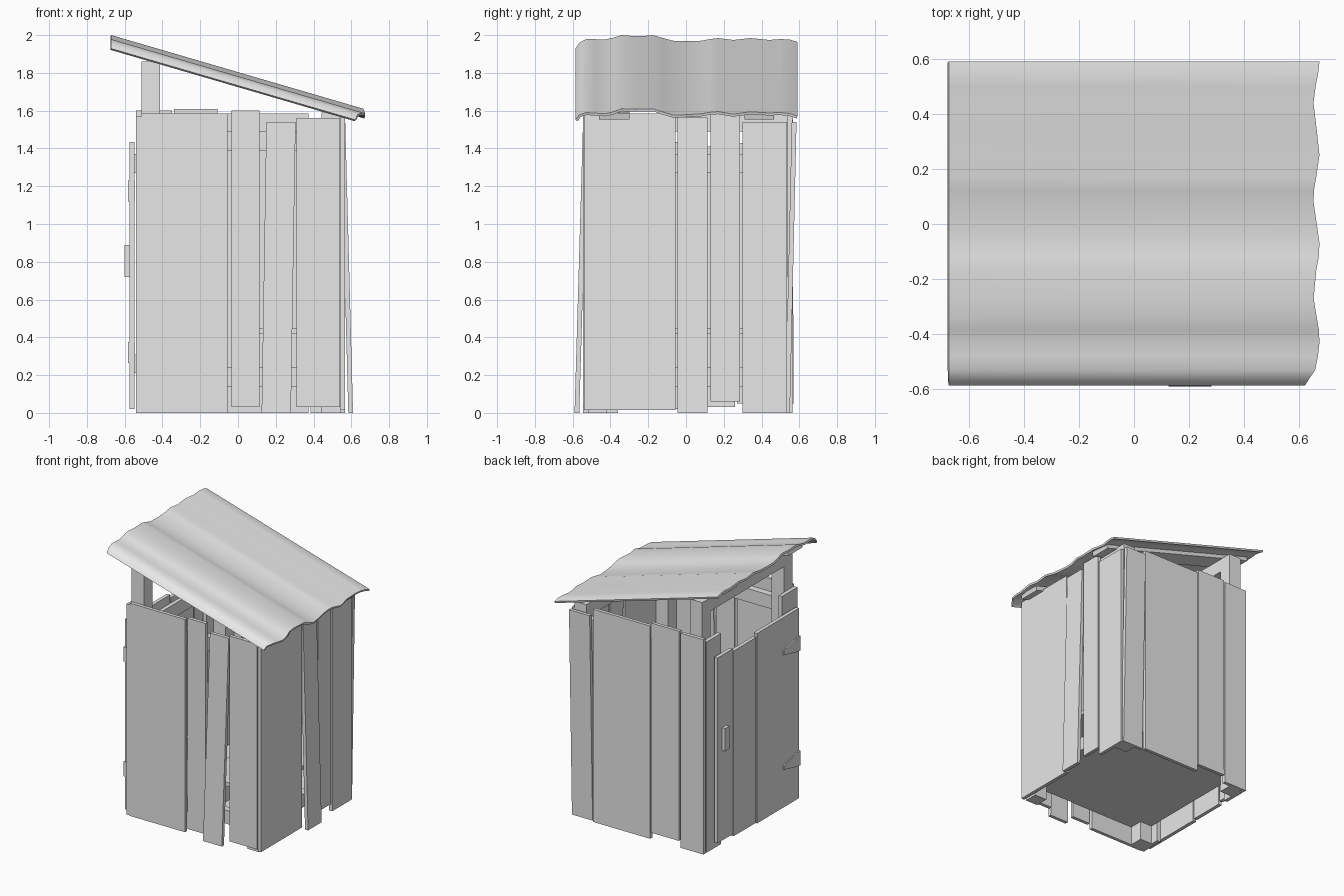
import bpy, bmesh, math
from mathutils import Matrix, Vector

old = bpy.data.objects.get("Cube")
if old:
    bpy.data.objects.remove(old, do_unlink=True)

GREY = (0.8, 0.8, 0.8, 1.0)
mat = bpy.data.materials.new("plain grey")
mat.use_nodes = True
mat.diffuse_color = GREY
mat.node_tree.nodes["Principled BSDF"].inputs["Base Color"].default_value = GREY


def finish(name, bm):
    bmesh.ops.recalc_face_normals(bm, faces=bm.faces)
    mesh = bpy.data.meshes.new(name)
    bm.to_mesh(mesh)
    bm.free()
    mesh.materials.append(mat)
    obj = bpy.data.objects.new(name, mesh)
    bpy.context.collection.objects.link(obj)
    return obj


def board(name, x, y, z, foot=(0, 0), head=(0, 0)):
    """Box between ranges; foot and head slide its ends sideways."""
    bm = bmesh.new()
    bmesh.ops.create_cube(bm, size=1)
    for v in bm.verts:
        slide = head if v.co.z > 0 else foot
        v.co = Vector([r[0] + (c + 0.5) * (r[1] - r[0]) for r, c in zip((x, y, z), v.co)])
        v.co += Vector((*slide, 0))
    return finish(name, bm)


def prism(name, outline, x0, x1):
    """Outline in the y-z plane, thickened along x."""
    bm = bmesh.new()
    face = bm.faces.new([bm.verts.new((x0, y, z)) for y, z in outline])
    out = bmesh.ops.extrude_face_region(bm, geom=[face])
    verts = [v for v in out["geom"] if isinstance(v, bmesh.types.BMVert)]
    bmesh.ops.translate(bm, verts=verts, vec=(x1 - x0, 0, 0))
    return finish(name, bm)


# Front wall planks
FRONT = (-0.545, -0.52)
board("front_plank_wide", (-0.51, -0.055), FRONT, (0, 1.585))
board("front_plank_narrow", (-0.035, 0.115), FRONT, (0.03, 1.6))
board("front_plank_loose", (0.15, 0.305), FRONT, (0, 1.54), foot=(-0.025, -0.045))
board("front_plank_corner", (0.31, 0.54), FRONT, (0.03, 1.56))

# Left wall planks
SIDE = (0.542, 0.567)
board("left_plank_wide", SIDE, (-0.54, -0.055), (0.015, 1.585))
board("left_plank_loose", SIDE, (-0.045, 0.115), (0, 1.565), foot=(0.042, 0))
board("left_plank_narrow", SIDE, (0.13, 0.287), (0.06, 1.6))
board("left_plank_corner", SIDE, (0.3, 0.535), (0, 1.54))

# Back wall planks
BACK = (0.54, 0.565)
board("back_plank_loose", (0.385, 0.555), BACK, (0, 1.54), foot=(0, -0.015), head=(0, 0.02))
board("back_plank_wide", (-0.1, 0.372), BACK, (0, 1.585))
board("back_plank_middle", (-0.34, -0.108), BACK, (0.05, 1.61), foot=(0, 0.004))
board("back_plank_corner", (-0.54, -0.35), BACK, (0, 1.6))

# Door surround and door
board("door_side_board_back", (-0.54, -0.512), (0.36, 0.53), (0, 1.57))
board("door_side_board_front", (-0.54, -0.512), (-0.54, -0.36), (0, 1.57))
DOOR = (-0.575, -0.548)
for i, (y, z) in enumerate([((0.27, 0.45), (0.05, 1.43)),
                            ((-0.005, 0.26), (0.03, 1.41)),
                            ((-0.51, -0.015), (0.02, 1.435))]):
    board(f"door_plank_{i + 1}", DOOR, y, z)
for z in (0.26, 1.32):
    board("door_brace", (-0.55, -0.52), (-0.34, 0.34), (z - 0.05, z + 0.05))

# Strap hinges and handle
for label, z in (("lower", 0.32), ("upper", 1.175)):
    prism(f"{label}_hinge", [(-0.515, z - 0.055), (-0.515, z + 0.055), (-0.47, z + 0.05),
                             (-0.32, z + 0.015), (-0.32, z - 0.015), (-0.47, z - 0.05)],
          -0.583, -0.545)
board("door_handle", (-0.6, -0.57), (0.345, 0.395), (0.72, 0.89))

# Corner posts
for label, y in (("front", (-0.52, -0.42)), ("back", (0.44, 0.54))):
    board(f"{label}_tall_post", (-0.512, -0.412), y, (0, 1.86))
    board(f"{label}_short_post", (0.442, 0.542), y, (0, 1.59))

# Beams and rails joining the posts
board("high_beam", (-0.512, -0.412), (-0.42, 0.44), (1.76, 1.86))
board("low_beam", (0.442, 0.542), (-0.42, 0.44), (1.49, 1.58))
for label, y in (("front", (-0.52, -0.47)), ("back", (0.49, 0.54))):
    for z in (0.14, 1.39):
        board(f"{label}_rail", (-0.412, 0.442), y, (z, z + 0.1))
board("left_rail", (0.492, 0.542), (-0.42, 0.44), (0.14, 0.24))

# Floor and bench
board("floor", (-0.51, 0.542), (-0.52, 0.54), (0.14, 0.165))
board("bench_seat", (0.05, 0.542), (-0.52, 0.54), (0.42, 0.45))
board("bench_front", (0.07, 0.095), (-0.52, 0.54), (0.165, 0.42))

# Roof: sloping, gently rippled sheet
SLOPE = -0.292
ripple = [(-0.585, -0.045), (-0.565, -0.015), (-0.53, 0.004), (-0.48, 0.004), (-0.43, 0.002),
          (-0.385, 0.012), (-0.34, 0.026), (-0.27, 0.02), (-0.17, 0.024), (-0.12, 0.01),
          (-0.07, -0.004), (0, -0.006), (0.08, -0.004), (0.125, 0.004), (0.17, 0.01),
          (0.25, 0), (0.34, 0.01), (0.44, 0), (0.5, 0.005), (0.55, 0.002), (0.59, -0.01)]


def low_edge(y):
    droop = 0.03 * max(0, (-0.53 - y) / 0.055)
    return 0.662 + 0.011 * math.cos((y + 0.08) * 2 * math.pi / 0.34) - droop


bm = bmesh.new()
rows = []
for y, h in ripple:
    ends = [-0.672, low_edge(y)]
    rows.append([bm.verts.new((x, y, 1.778 + SLOPE * x + h)) for x in ends])
for a, b in zip(rows, rows[1:]):
    bm.faces.new((a[0], a[1], b[1], b[0]))
roof = finish("roof_sheet", bm)
if roof.data.polygons[0].normal.z < 0:
    roof.data.flip_normals()
solid = roof.modifiers.new("thickness", "SOLIDIFY")
solid.thickness = 0.014
solid.offset = -1
bpy.context.view_layer.objects.active = roof
roof.select_set(True)
bpy.ops.object.modifier_apply(modifier="thickness")
bpy.ops.object.shade_smooth_by_angle(angle=math.radians(50))

# Flat rafters hugging the underside of the roof
tilt = Matrix.Rotation(math.atan(-SLOPE), 4, "Y")
for label, y in (("front", (-0.46, -0.3)), ("back", (0.31, 0.465))):
    rafter = board(f"{label}_rafter", (-0.66, 0.66), y, (-0.017, 0.017))
    rafter.data.transform(Matrix.Translation((0, 0, 1.755)) @ tilt)
